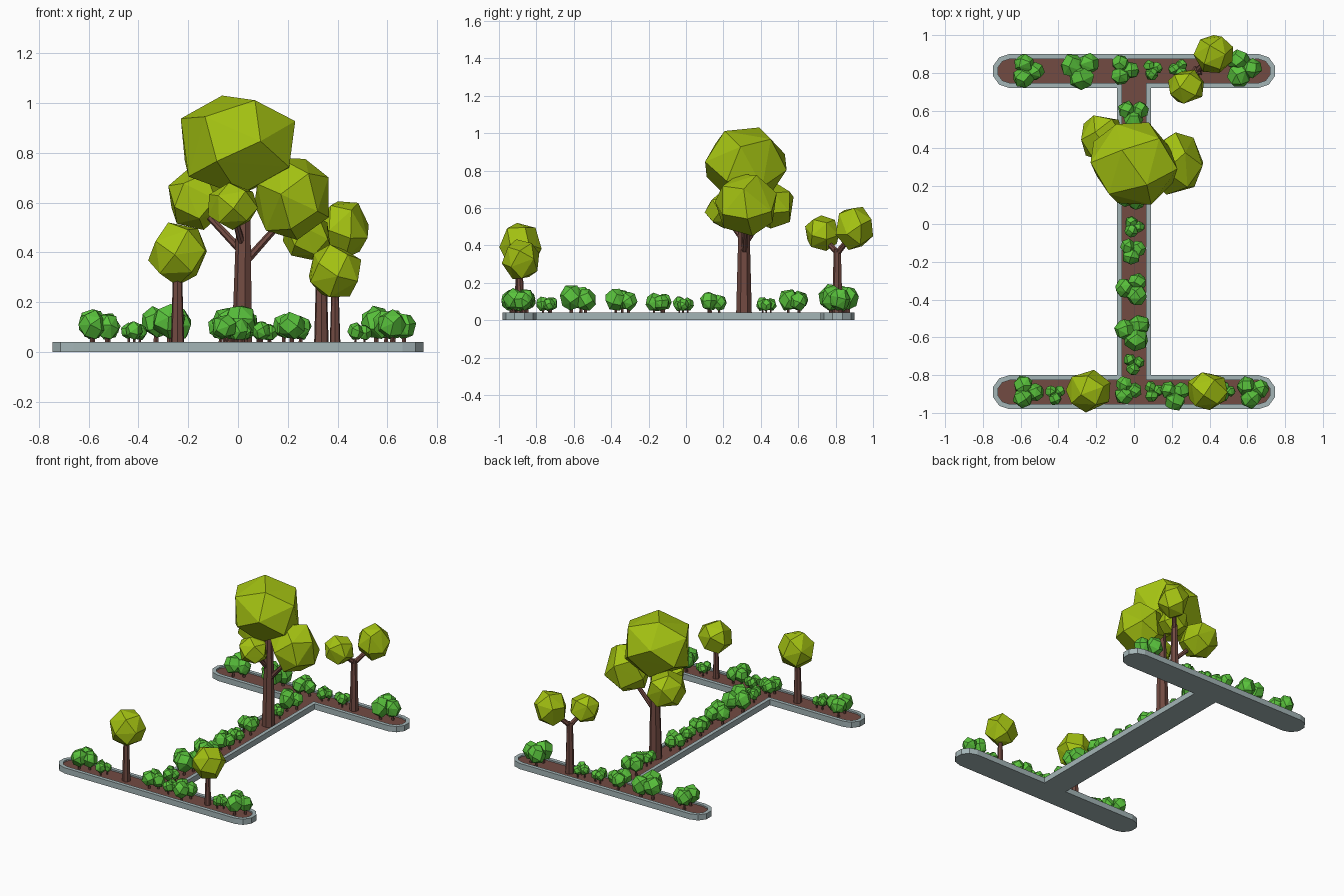
import bpy, bmesh, math, random
from mathutils import Vector, Matrix, Euler

random.seed(4)
cube = bpy.data.objects.get("Cube")
if cube:
    bpy.data.objects.remove(cube, do_unlink=True)


def material(name, rgb):
    m = bpy.data.materials.new(name)
    m.use_nodes = True
    m.diffuse_color = (*rgb, 1)
    bsdf = next(n for n in m.node_tree.nodes if n.type == 'BSDF_PRINCIPLED')
    bsdf.inputs["Base Color"].default_value = (*rgb, 1)
    return m


STONE = material("curb_stone", (.37, .46, .47))
BROWN = material("bark_and_soil_brown", (.17, .07, .055))
LEAF = material("tree_leaf_olive", (.37, .54, .006))
SHRUB = material("shrub_green", (.1, .54, .045))
SOIL_Z = .03


def finish(name, bm, mats):
    bmesh.ops.recalc_face_normals(bm, faces=bm.faces)
    mesh = bpy.data.meshes.new(name)
    bm.to_mesh(mesh)
    bm.free()
    for m in mats:
        mesh.materials.append(m)
    obj = bpy.data.objects.new(name, mesh)
    bpy.context.collection.objects.link(obj)
    return obj


def add_blob(bm, centre, half, count=16):
    """Faceted ball: hull of evenly spread points, fitted to a half size."""
    turn = Euler([random.uniform(0, math.tau) for _ in range(3)]).to_matrix()
    points = []
    for i in range(count):
        z = 1 - (2 * i + 1) / count
        a = i * math.pi * (3 - math.sqrt(5))
        s = math.sqrt(1 - z * z)
        points.append(turn @ Vector((s * math.cos(a), s * math.sin(a), z)))
    fitted = [[], [], []]
    for axis in range(3):
        low = min(p[axis] for p in points)
        high = max(p[axis] for p in points)
        fitted[axis] = [centre[axis] + half[axis] * (2 * (p[axis] - low) / (high - low) - 1)
                        for p in points]
    verts = [bm.verts.new(co) for co in zip(*fitted)]
    bmesh.ops.convex_hull(bm, input=verts)


def add_limb(bm, start, end, r_start, r_end, sides=7):
    """Tapered round stick between two points."""
    a, b = Vector(start), Vector(end)
    rot = (b - a).to_track_quat('Z', 'Y').to_matrix().to_4x4()
    bmesh.ops.create_cone(bm, cap_ends=True, segments=sides, radius1=r_start, radius2=r_end,
                          depth=(b - a).length, matrix=Matrix.Translation((a + b) / 2) @ rot)


# Planter: I-shaped outline with rounded ends, raised curb, sunken soil
HALF_BAR, CAP_X, STEM = .09, .66, .09
BACK_Y, FRONT_Y = .81, -.89


def cap(x, y, first):
    """Five-segment half circle, counter-clockwise from an angle in degrees."""
    return [(x + HALF_BAR * math.cos(math.radians(first + 36 * i)),
             y + HALF_BAR * math.sin(math.radians(first + 36 * i))) for i in range(6)]


outline = cap(CAP_X, FRONT_Y, -90)
outline += [(STEM, FRONT_Y + HALF_BAR), (STEM, BACK_Y - HALF_BAR)]
outline += cap(CAP_X, BACK_Y, -90) + cap(-CAP_X, BACK_Y, 90)
outline += [(-STEM, BACK_Y - HALF_BAR), (-STEM, FRONT_Y + HALF_BAR)]
outline += cap(-CAP_X, FRONT_Y, 90)

bm = bmesh.new()
base = bm.faces.new([bm.verts.new((x, y, 0)) for x, y in outline])
bottom = bmesh.ops.duplicate(bm, geom=[base])
top = bmesh.ops.extrude_face_region(bm, geom=[base])
top_face = next(g for g in top["geom"] if isinstance(g, bmesh.types.BMFace))
bmesh.ops.translate(bm, vec=(0, 0, .04), verts=top_face.verts)
if base.is_valid:
    bm.faces.remove(base)
bmesh.ops.remove_doubles(bm, verts=bm.verts, dist=.0001)
bm.normal_update()
soil = max(bm.faces, key=lambda f: f.calc_center_median().z)
if soil.normal.z < 0:
    soil.normal_flip()
bmesh.ops.inset_region(bm, faces=[soil], thickness=.026, use_even_offset=True)
inner = bmesh.ops.extrude_face_region(bm, geom=[soil])
soil_face = next(g for g in inner["geom"] if isinstance(g, bmesh.types.BMFace))
bmesh.ops.translate(bm, vec=(0, 0, SOIL_Z - .04), verts=soil_face.verts)
soil_face.material_index = 1
if soil.is_valid:
    bm.faces.remove(soil)
finish("planter", bm, [STONE, BROWN])


# Trees: (trunk and branches), (crown balls with half sizes)
def tree(name, limbs, crowns):
    bm = bmesh.new()
    for limb in limbs:
        add_limb(bm, *limb)
    finish(name + "_trunk", bm, [BROWN])
    bm = bmesh.new()
    for centre, half in crowns:
        add_blob(bm, centre, half)
    finish(name + "_crown", bm, [LEAF])


tree("large_tree",
     [((.018, .31, SOIL_Z), (.025, .31, .7), .043, .025),
      ((.02, .31, .35), (.19, .32, .54), .017, .013),
      ((.02, .31, .4), (-.15, .43, .58), .017, .013),
      ((.02, .31, .42), (-.02, .21, .56), .015, .012)],
     [((0, .32, .83), (.23, .218, .2)),
      ((.215, .32, .615), (.15, .165, .165)),
      ((-.165, .46, .61), (.115, .115, .12)),
      ((-.02, .2, .585), (.1, .1, .095))])
tree("forked_tree",
     [((.335, .81, SOIL_Z), (.335, .81, .38), .03, .02),
      ((.335, .81, .36), (.41, .89, .46), .017, .013),
      ((.335, .81, .36), (.29, .745, .43), .017, .013)],
     [((.42, .9, .49), (.105, .1, .115)),
      ((.275, .727, .465), (.095, .09, .095))])
tree("front_right_tree",
     [((-.243, FRONT_Y, SOIL_Z), (-.243, FRONT_Y, .33), .028, .018)],
     [((-.243, -.885, .393), (.118, .113, .127))])
tree("front_left_tree",
     [((.39, FRONT_Y, SOIL_Z), (.39, FRONT_Y, .28), .022, .014)],
     [((.39, -.885, .326), (.105, .1, .106))])

# Bushes: x, y, overall width, turn in degrees
BUSHES = [
    (-.56, .81, .18, 0), (-.28, .82, .21, 40), (-.05, .815, .16, 0),
    (.1, .82, .11, 20), (.24, .82, .11, 60), (.58, .825, .2, 0),
    (0, .585, .17, 30), (0, .43, .11, 0), (-.01, .145, .15, 80),
    (0, -.015, .115, 0), (-.005, -.14, .145, 20), (-.005, -.34, .175, 60),
    (0, -.57, .2, 50), (0, -.74, .115, 20), (-.565, -.89, .175, 0),
    (-.415, -.9, .11, 30), (-.035, -.88, .15, 0), (.105, -.885, .11, 10),
    (.22, -.9, .165, 30), (.485, -.885, .105, 0), (.63, -.885, .18, 20)]
# Ball layout within a bush of width 1: direction, distance, radius, lift
BALLS = [(120, .25, .28, .36), (0, .22, .27, .32), (235, .22, .31, .37)]

for n, (x, y, width, turn) in enumerate(BUSHES, 1):
    leaves, stems = bmesh.new(), bmesh.new()
    for direction, dist, radius, lift in BALLS:
        a = math.radians(direction + turn)
        centre = (x + width * dist * math.cos(a), y + width * dist * math.sin(a),
                  SOIL_Z + .015 + width * lift)
        r = width * radius
        add_blob(leaves, centre, (r, r, r * 1.08))
        add_limb(stems, (centre[0], centre[1], SOIL_Z), centre, .05 * width, .035 * width, 5)
    finish(f"bush_leaves_{n}", leaves, [SHRUB])
    finish(f"bush_stems_{n}", stems, [BROWN])
